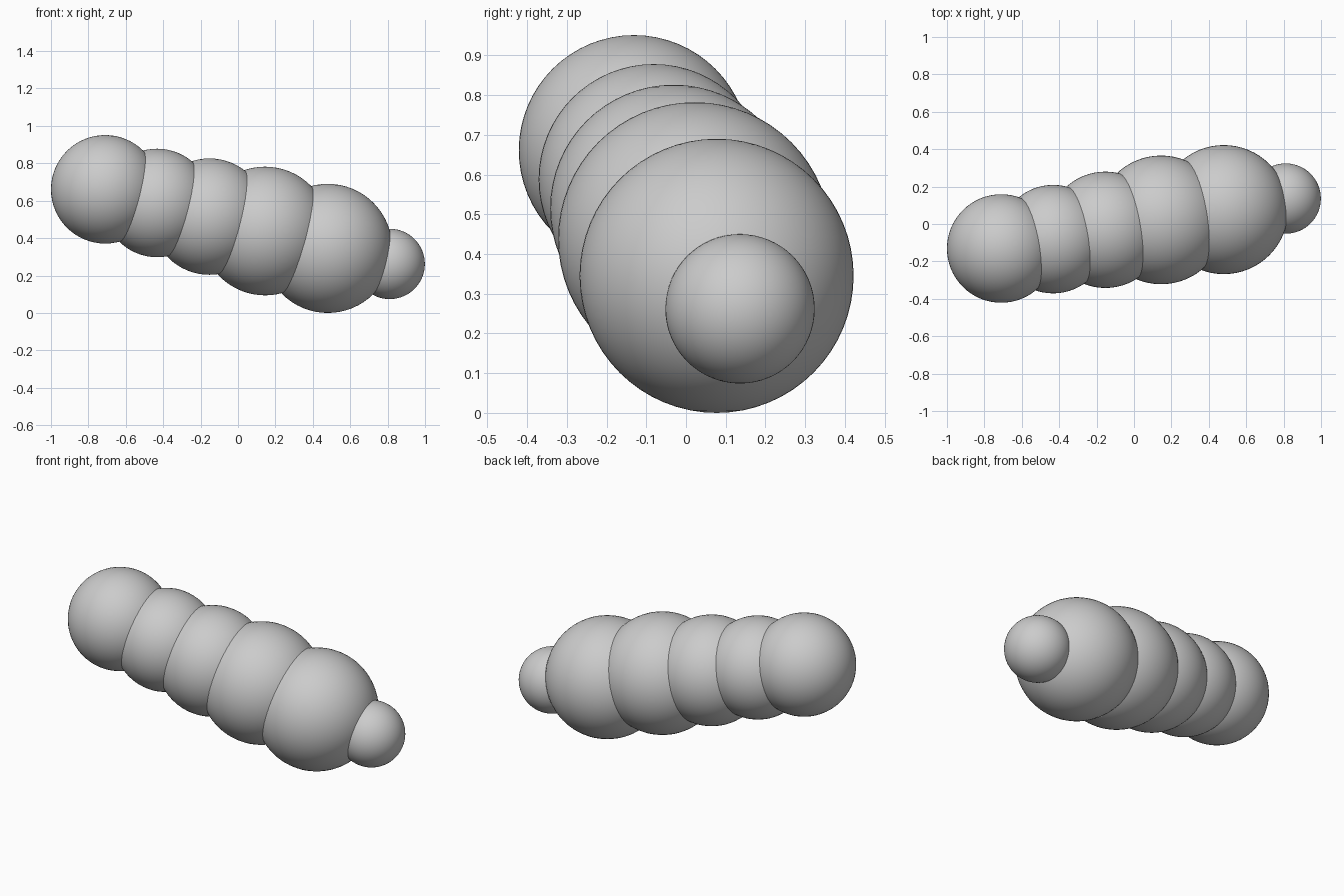
import bpy

cube = bpy.data.objects.get("Cube")
if cube:
    bpy.data.objects.remove(cube, do_unlink=True)

# Single grey material
grey = bpy.data.materials.new("plain_grey")
grey.use_nodes = True
colour = (0.6, 0.6, 0.6, 1)
grey.diffuse_color = colour
grey.node_tree.nodes["Principled BSDF"].inputs["Base Color"].default_value = colour


def ball(name, centre, radius):
    """Smooth overlapping body segment."""
    bpy.ops.mesh.primitive_uv_sphere_add(segments=64, ring_count=32, radius=radius, location=centre)
    obj = bpy.context.object
    obj.name = name
    obj.data.materials.append(grey)
    bpy.ops.object.shade_smooth()


# Body segments from the raised end down to the small tip
ball("end_segment", (-0.71, -0.131, 0.661), 0.29)
ball("narrow_segment", (-0.432, -0.081, 0.588), 0.29)
ball("middle_segment", (-0.153, -0.031, 0.515), 0.311)
ball("wide_segment", (0.145, 0.022, 0.438), 0.344)
ball("lower_segment", (0.48, 0.077, 0.345), 0.345)
ball("small_tip", (0.811, 0.136, 0.262), 0.188)
